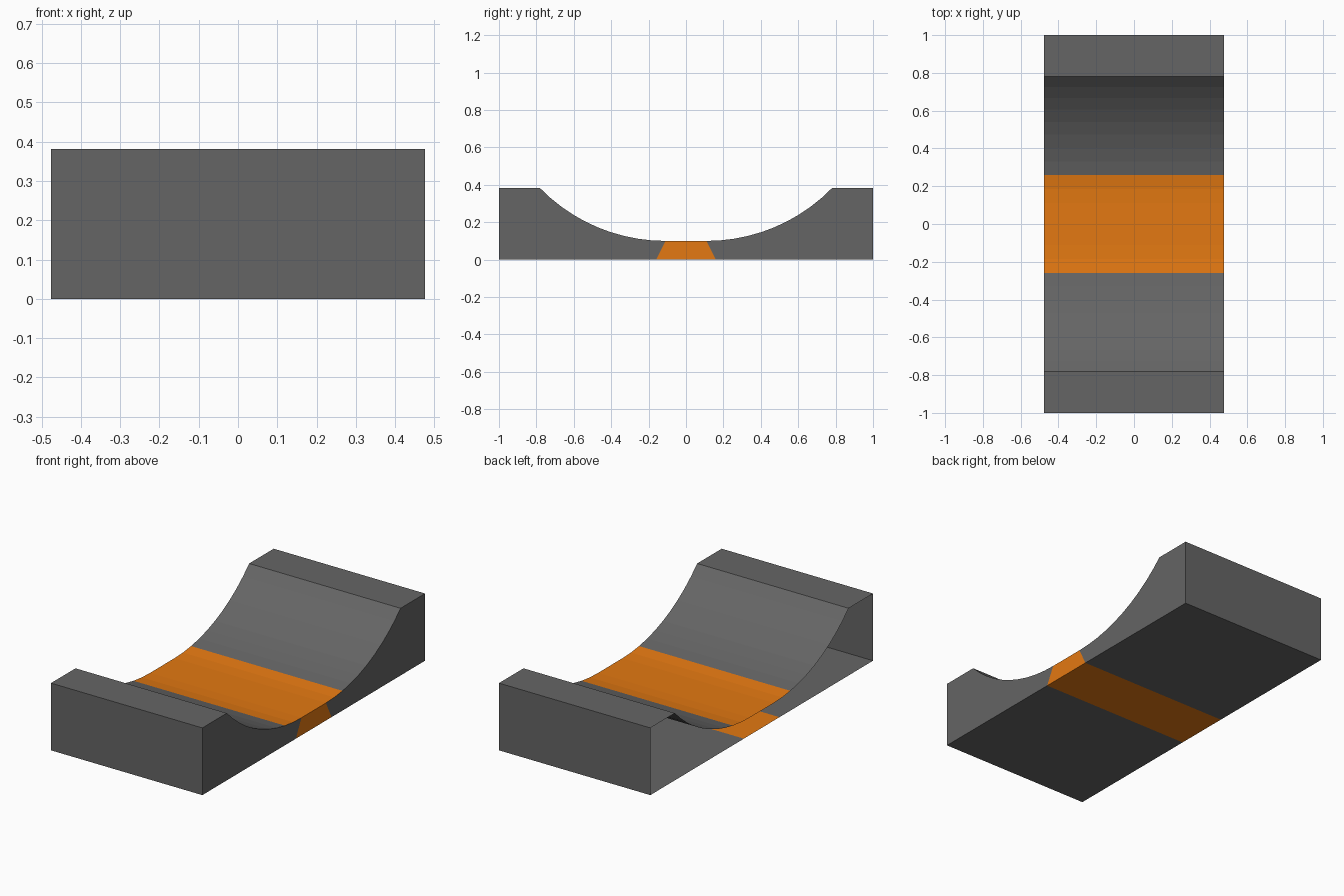
import bpy, bmesh, math

if "Cube" in bpy.data.objects:
    bpy.data.objects.remove(bpy.data.objects["Cube"], do_unlink=True)


def material(name, colour):
    mat = bpy.data.materials.new(name)
    mat.use_nodes = True
    rgba = (*colour, 1.0)
    mat.diffuse_color = rgba
    mat.node_tree.nodes["Principled BSDF"].inputs["Base Color"].default_value = rgba
    return mat


HALF_WIDTH = 0.476
HEIGHT, DIP = 0.382, 0.10         # ledge height and lowest height of the curve
LEDGE, FLAT, BASE = 0.78, 0.11, 0.16
STEPS = 10
GREY, ORANGE = 0, 1

# Circular arc rising from the flat bottom to the ledge
run, rise = LEDGE - FLAT, HEIGHT - DIP
radius = (run ** 2 + rise ** 2) / (2 * rise)
sweep = math.asin(run / radius)
arc = []
for i in range(STEPS + 1):
    a = sweep * i / STEPS
    arc.append((FLAT + radius * math.sin(a), DIP + radius * (1 - math.cos(a))))

# Half profile from the base split to the flat bottom, then mirrored
half = [(BASE, 0), (1, 0), (1, HEIGHT)] + arc[::-1]
profile = half + [(-y, z) for y, z in reversed(half)]
stripe_edge = arc[2][0] + 0.001   # stripe covers two arc steps on each side

bm = bmesh.new()
outer = [bm.verts.new((HALF_WIDTH, y, z)) for y, z in profile]
inner = [bm.verts.new((-HALF_WIDTH, y, z)) for y, z in profile]
count = len(profile)

# Top, ends and underside, with the stripe chosen by position
for i in range(count):
    j = (i + 1) % count
    face = bm.faces.new((outer[i], inner[i], inner[j], outer[j]))
    face.material_index = ORANGE if all(
        abs(profile[k][0]) < stripe_edge for k in (i, j)) else GREY

# Side wall on the left only: two grey halves and the stripe (other side is open)
n = len(half)
bm.faces.new(outer[:n])
bm.faces.new(outer[n:])
stripe = bm.faces.new((outer[-1], outer[0], outer[n - 1], outer[n]))
stripe.material_index = ORANGE

mesh = bpy.data.meshes.new("curved_ramp")
bm.to_mesh(mesh)
bm.free()
mesh.materials.append(material("dark grey", (0.13, 0.13, 0.13)))
mesh.materials.append(material("orange", (0.77, 0.19, 0.006)))
bpy.context.collection.objects.link(bpy.data.objects.new("curved_ramp", mesh))
